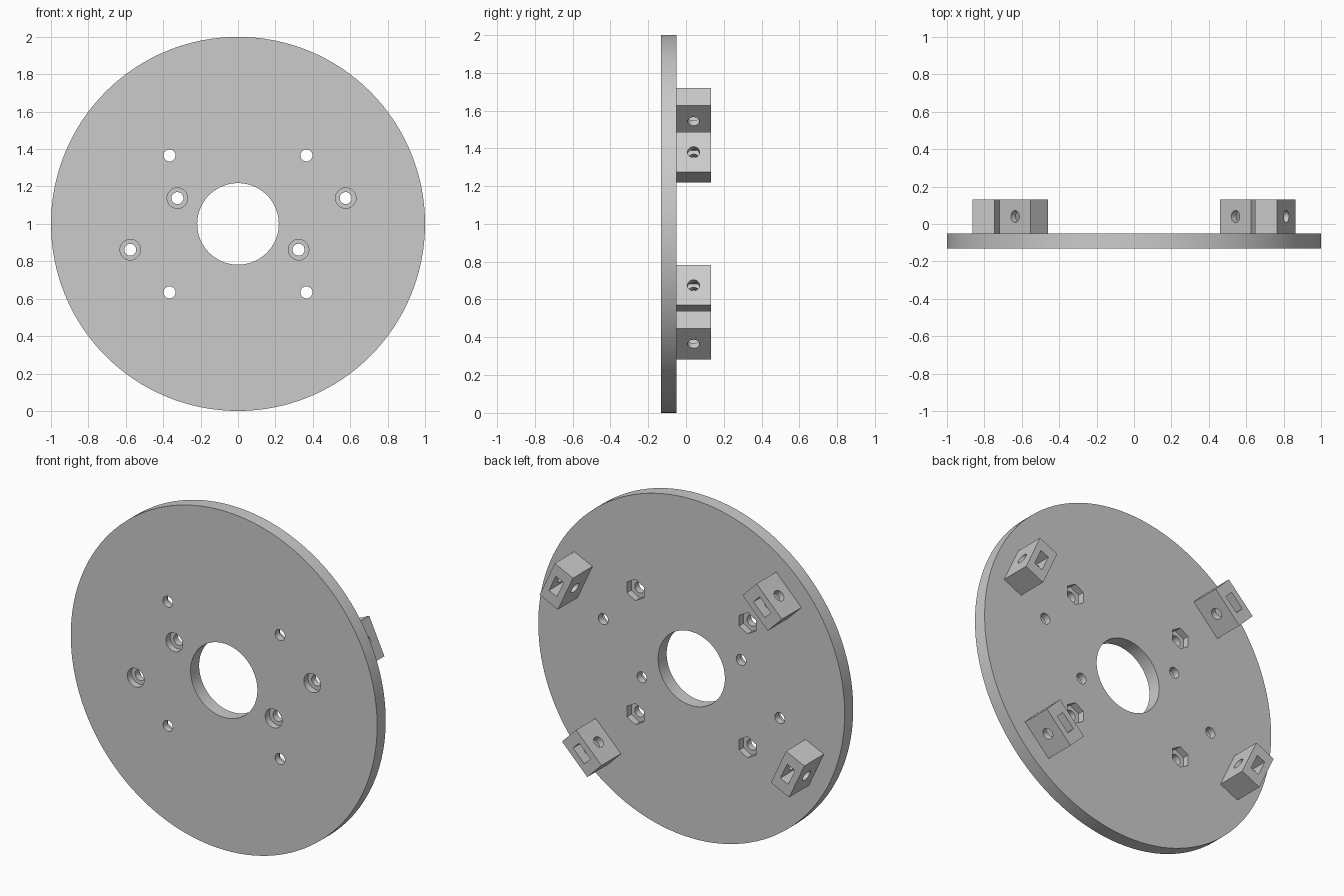
import bpy
from math import radians, cos, sin, pi
from mathutils import Matrix, Vector

cube = bpy.data.objects.get("Cube")
if cube:
    bpy.data.objects.remove(cube, do_unlink=True)

grey = bpy.data.materials.new("plain grey")
grey.use_nodes = True
tint = (0.6, 0.6, 0.6, 1)
grey.diffuse_color = tint
grey.node_tree.nodes["Principled BSDF"].inputs["Base Color"].default_value = tint

FRONT, FACE, BACK = -0.131, -0.051, 0.131   # disc front, disc back, block back
HUB = Vector((0, 0, 1))


def finish(obj, name):
    obj.name = name
    obj.data.materials.clear()
    obj.data.materials.append(grey)
    return obj


def rod(x, z, radius, y0, y1, sides=32):
    """Cylinder or prism running along y between y0 and y1."""
    bpy.ops.mesh.primitive_cylinder_add(
        vertices=sides, radius=radius, depth=y1 - y0,
        location=HUB + Vector((x, (y0 + y1) / 2, z)), rotation=(pi / 2, 0, 0))
    return bpy.context.object


def box(size, matrix):
    bpy.ops.mesh.primitive_cube_add(size=1)
    obj = bpy.context.object
    obj.data.transform(Matrix.Diagonal((*size, 1)))
    obj.matrix_world = matrix
    return obj


def cut(target, cutter):
    mod = target.modifiers.new("cut", "BOOLEAN")
    mod.operation, mod.solver, mod.object = "DIFFERENCE", "EXACT", cutter
    bpy.context.view_layer.objects.active = target
    bpy.ops.object.modifier_apply(modifier=mod.name)
    bpy.data.objects.remove(cutter, do_unlink=True)


def smooth(obj):
    bpy.ops.object.select_all(action="DESELECT")
    obj.select_set(True)
    bpy.context.view_layer.objects.active = obj
    bpy.ops.object.shade_smooth_by_angle(angle=radians(30))


# Round plate with its centre opening
plate = finish(rod(0, 0, 1, FRONT, FACE, 128), "round_plate")
cut(plate, rod(0, 0, 0.218, -0.3, 0.3, 96))

# Square pattern of bolt holes with hexagonal nut pockets at the back
for sx in (-1, 1):
    for sz in (-1, 1):
        x, z = 0.366 * sx, 0.366 * sz
        cut(plate, rod(x, z, 0.032, -0.3, 0.3))
        cut(plate, rod(x, z, 0.063, FACE - 0.04, 0.1, 6))

# Slanted pattern of bolt holes, counterbored from the front
for s in (-1, 1):
    for x in (0.576, -0.324):
        cut(plate, rod(x * s, 0.138 * s, 0.032, -0.3, 0.3))
        cut(plate, rod(x * s, 0.138 * s, 0.055, -0.3, FRONT + 0.04))
smooth(plate)

# Mounting blocks, each with a radial screw hole and a nut slot
for number, degrees in enumerate((25, 135, 205, 315), 1):
    a = radians(degrees)
    turn = Matrix.Rotation(-a, 4, "Y")       # local x points outwards
    mid = HUB + Vector((cos(a), 0, sin(a))) * 0.833

    def place(y):
        return Matrix.Translation(mid + Vector((0, y, 0))) @ turn

    block = finish(box((0.131, BACK - FACE, 0.234), place((FACE + BACK) / 2)),
                   f"mounting_block_{number}")
    bpy.ops.mesh.primitive_cylinder_add(vertices=32, radius=0.032, depth=0.3)
    drill = bpy.context.object
    drill.matrix_world = place(0.04) @ Matrix.Rotation(pi / 2, 4, "Y")
    cut(block, drill)
    cut(block, box((0.056, 0.3, 0.104), place(0.14)))
    smooth(block)
